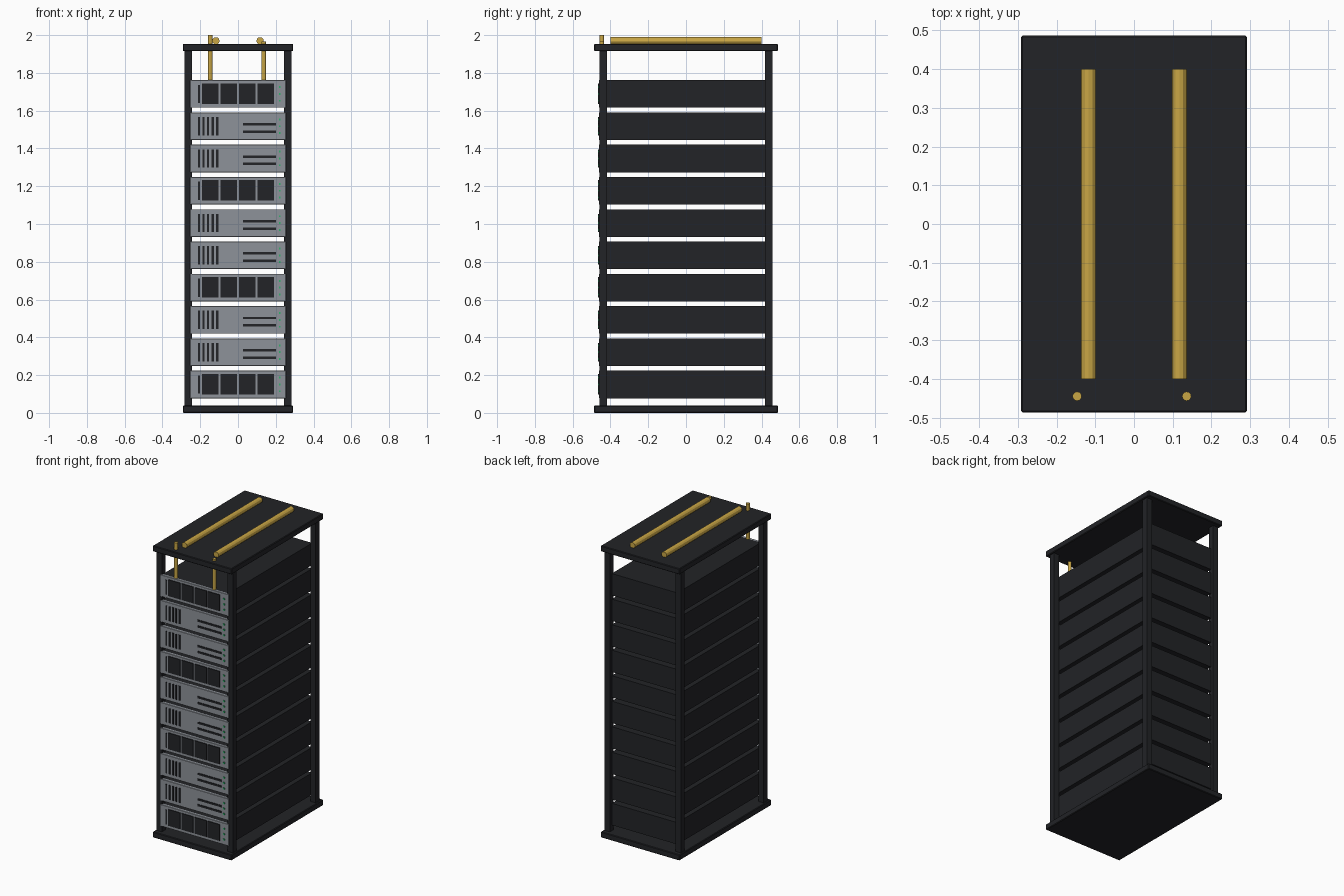
import bpy, math

if "Cube" in bpy.data.objects:
    bpy.data.objects.remove(bpy.data.objects["Cube"])


def material(name, rgb):
    m = bpy.data.materials.new(name)
    m.diffuse_color = (*rgb, 1)
    m.use_nodes = True
    m.node_tree.nodes["Principled BSDF"].inputs["Base Color"].default_value = m.diffuse_color
    return m


DARK = material("dark_metal", (0.016, 0.017, 0.020))
GREY = material("grey_panel", (0.27, 0.29, 0.32))
GOLD = material("brass_cable", (0.58, 0.38, 0.06))
GREEN = material("green_light", (0.03, 0.45, 0.15))


def box(name, centre, size, mat, bevel=0.0):
    bpy.ops.mesh.primitive_cube_add(size=1, location=centre)
    o = bpy.context.object
    o.name = name
    o.scale = size
    bpy.ops.object.transform_apply(location=False, rotation=False, scale=True)
    o.data.materials.append(mat)
    if bevel:
        b = o.modifiers.new("bevel", 'BEVEL')
        b.width = bevel
        b.segments = 1
    return o


def tube(name, centre, radius, length, sides, mat, rot=(0, 0, 0)):
    bpy.ops.mesh.primitive_cylinder_add(vertices=sides, radius=radius, depth=length,
                                        location=centre, rotation=rot)
    o = bpy.context.object
    o.name = name
    o.data.materials.append(mat)
    return o


# Frame: base plate, top plate, four posts
box("base_plate", (0, 0, 0.0195), (0.584, 0.973, 0.039), DARK, 0.004)
box("top_plate", (0, 0, 1.9345), (0.584, 0.973, 0.039), DARK, 0.004)
for sx in (-1, 1):
    for sy in (-1, 1):
        box("corner_post", (sx * 0.2625, sy * 0.438, 0.977), (0.039, 0.039, 1.89), DARK)

# Ten server units, every third one with drive bays
HEIGHT, PANEL_Y, DETAIL_Y = 0.146, -0.4515, -0.461
for i in range(10):
    z = 0.1505 + i * 0.1709
    box("server_body", (0, -0.004, z), (0.486, 0.884, HEIGHT), DARK)
    box("server_front_panel", (0, PANEL_Y, z), (0.506, 0.0195, HEIGHT), GREY, 0.002)
    # vertical vents on the left
    for k in range(5):
        box("vent_slot", (-0.207 + k * 0.0243, DETAIL_Y, z), (0.0117, 0.008, 0.097), DARK)
    if i % 3 == 0:
        for k in range(4):
            box("drive_bay", (-0.146 + k * 0.0973, DETAIL_Y - 0.001, z + 0.002),
                (0.0876, 0.010, 0.109), DARK)
    else:
        for dz in (0.010, -0.029):
            box("port_slot", (0.1135, DETAIL_Y, z + dz), (0.175, 0.008, 0.013), DARK)
    # status lights on the right
    for k in (-1, 0, 1):
        box("status_light", (0.221, DETAIL_Y - 0.001, z + k * 0.036), (0.010, 0.010, 0.010), GREEN)

# Overhead cable tubes lying on the top plate
for sx in (-1, 1):
    tube("overhead_tube", (sx * 0.117, 0, 1.9695), 0.0193, 0.80, 12, GOLD, (math.pi / 2, 0, 0))

# Upright cables rising from the top server through the top plate
for x, top in ((-0.147, 2.0), (0.136, 1.966)):
    bottom = 1.70
    tube("upright_cable", (x, -0.445, (top + bottom) / 2), 0.012, top - bottom, 12, GOLD)
